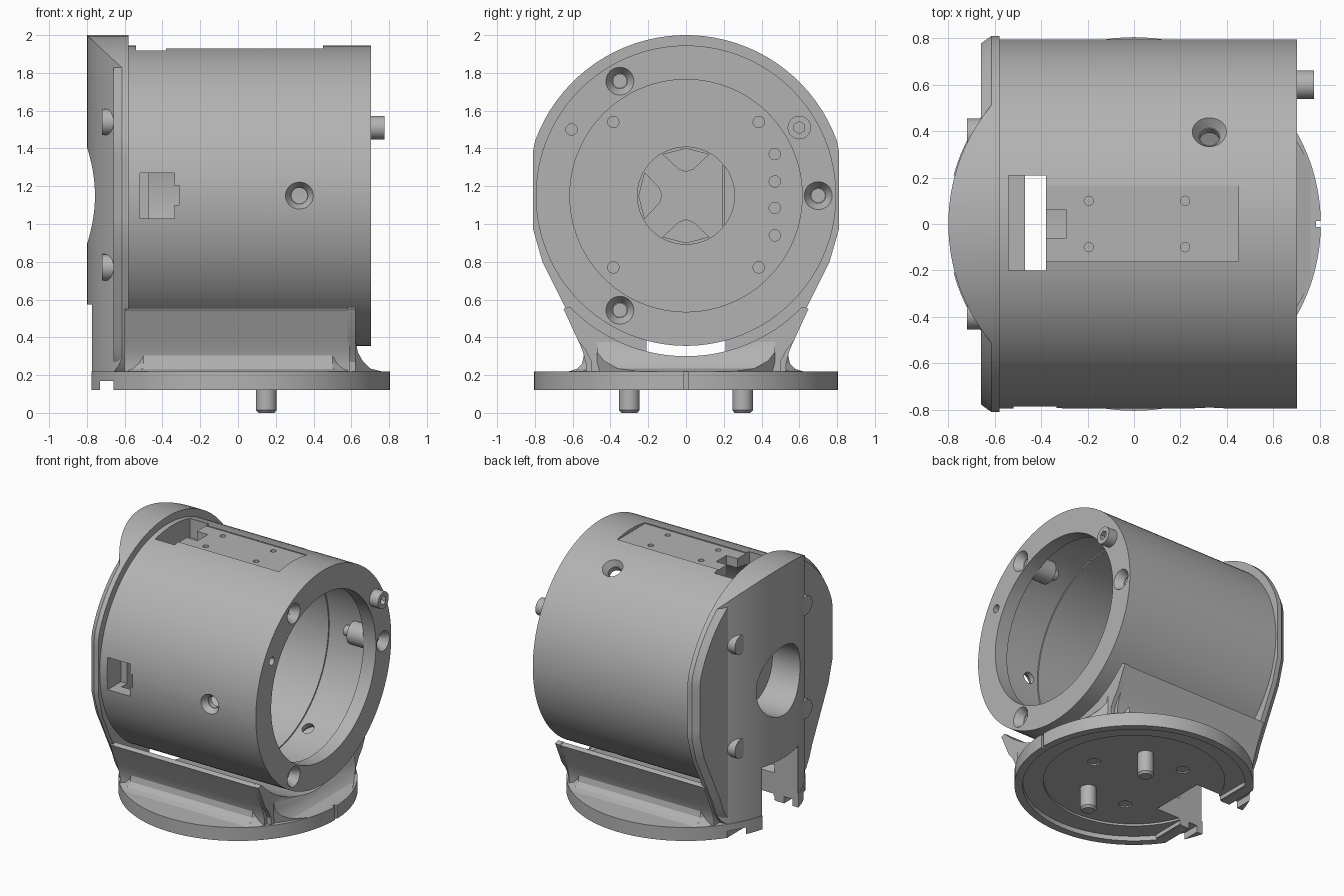
import bpy, bmesh
from math import sin, cos, radians, pi
from mathutils import Vector, Matrix

if "Cube" in bpy.data.objects:
    bpy.data.objects.remove(bpy.data.objects["Cube"], do_unlink=True)

grey = bpy.data.materials.new("machined grey")
grey.use_nodes = True
grey.diffuse_color = (0.45, 0.45, 0.45, 1)
grey.node_tree.nodes["Principled BSDF"].inputs["Base Color"].default_value = (0.45, 0.45, 0.45, 1)

CZ = 1.15      # height of the bore axis
R = 0.795      # housing radius


def finish(name, bm):
    bmesh.ops.recalc_face_normals(bm, faces=bm.faces)
    mesh = bpy.data.meshes.new(name)
    bm.to_mesh(mesh)
    bm.free()
    mesh.materials.append(grey)
    obj = bpy.data.objects.new(name, mesh)
    bpy.context.collection.objects.link(obj)
    return obj


def rod(name, a, b, r1, r2=None, sides=48):
    """Cylinder or cone from point a to point b."""
    a, b = Vector(a), Vector(b)
    d = b - a
    bm = bmesh.new()
    m = Matrix.Translation((a + b) / 2) @ d.to_track_quat("Z", "Y").to_matrix().to_4x4()
    bmesh.ops.create_cone(bm, cap_ends=True, segments=sides, radius1=r1,
                          radius2=r1 if r2 is None else r2, depth=d.length, matrix=m)
    return finish(name, bm)


def box(name, lo, hi):
    lo, hi = Vector(lo), Vector(hi)
    bm = bmesh.new()
    m = Matrix.Translation((lo + hi) / 2) @ Matrix.Diagonal((*(hi - lo), 1))
    bmesh.ops.create_cube(bm, size=1, matrix=m)
    return finish(name, bm)


def loft(name, rings):
    """Closed solid through rings that have equal point counts."""
    bm = bmesh.new()
    rows = [[bm.verts.new(p) for p in ring] for ring in rings]
    n = len(rows[0])
    for low, high in zip(rows, rows[1:]):
        for i in range(n):
            j = (i + 1) % n
            bm.faces.new((low[i], low[j], high[j], high[i]))
    bm.faces.new(rows[0])
    bm.faces.new(rows[-1])
    return finish(name, bm)


def prism_x(name, pts, x0, x1):
    return loft(name, [[(x, y, z) for y, z in pts] for x in (x0, x1)])


def mirrored(half):
    return half + [(-y, z) for y, z in reversed(half)]


def boolean(obj, tool, op="DIFFERENCE"):
    mod = obj.modifiers.new("cut", "BOOLEAN")
    mod.operation, mod.object, mod.solver = op, tool, "EXACT"
    bpy.context.view_layer.objects.active = obj
    bpy.ops.object.modifier_apply(modifier=mod.name)


def cut(objs, *tools):
    for tool in tools:
        for obj in objs:
            boolean(obj, tool)
        bpy.data.objects.remove(tool, do_unlink=True)


def polar(radius, deg):
    return radius * cos(radians(deg)), CZ + radius * sin(radians(deg))


# Housing: one turned profile of (x, radius), a thin wall behind a front lip
profile = [(-0.6, 0.257), (-0.6, R), (0.703, R), (0.703, 0.615), (0.6, 0.615), (0.6, 0.715),
           (0.25, 0.715), (0.25, 0.705), (-0.47, 0.705), (-0.47, 0.257)]
bm = bmesh.new()
STEPS = 128
rows = [[bm.verts.new((x, r * cos(2 * pi * k / STEPS), CZ + r * sin(2 * pi * k / STEPS)))
         for x, r in profile] for k in range(STEPS)]
for k in range(STEPS):
    a, b = rows[k], rows[(k + 1) % STEPS]
    for i in range(len(profile)):
        j = (i + 1) % len(profile)
        bm.faces.new((a[i], a[j], b[j], b[i]))
housing = finish("housing", bm)

# Flat pad, windows with shallow pockets behind them, and small notches
cut([housing],
    box("pad_cut", (-0.39, -0.162, 1.921), (0.45, 0.165, 2.1)),
    box("top_pocket", (-0.54, -0.2, 1.775), (-0.46, 0.21, 2.1)),
    box("top_window", (-0.468, -0.2, 1.6), (-0.38, 0.21, 2.1)),
    box("top_notch", (-0.4, -0.06, 1.7), (-0.29, 0.06, 2.1)),
    box("side_pocket", (-0.52, -1, 1.03), (-0.46, -0.63, 1.27)),
    box("side_window", (-0.468, -1, 1.03), (-0.335, -0.55, 1.27)),
    box("side_notch", (-0.4, -1, 1.1), (-0.31, -0.6, 1.2)),
    box("bottom_window", (-0.468, -0.21, 0.2), (-0.38, 0.21, 0.6)))
for x in (-0.195, 0.22):
    for y in (-0.1, 0.1):
        cut([housing], rod("pad_hole", (x, y, 1.88), (x, y, 2), 0.02, sides=16))

# Radial countersunk holes and rim screw holes, three of each
for deg in (60, 180, 300):
    ends = [(0.325, *polar(r, deg)) for r in (0.5, 0.75, R + 0.005)]
    cut([housing], rod("radial_hole", ends[0], ends[2], 0.042, sides=24),
        rod("countersink", ends[1], ends[2], 0.045, 0.077, sides=32))
for deg in (0, 120, 240):
    y, z = polar(0.7, deg)
    cut([housing], rod("rim_hole", (0.5, y, z), (0.8, y, z), 0.04, sides=24),
        rod("rim_sink", (0.65, y, z), (0.708, y, z), 0.04, 0.077, sides=32))
    rod("clamp_screw", (0.4, y, z), (0.64, y, z), 0.038, sides=24)
    rod("clamp_boss", (0.46, y, z), (0.61, y, z), 0.084, sides=32)
for deg in (150, 270):
    y, z = polar(0.7, deg)
    cut([housing], rod("pin_hole", (0.64, y, z), (0.8, y, z), 0.03, sides=20))

# Cap screw standing out of the rim
y, z = polar(0.7, 31)
cap_screw = rod("cap_screw", (0.62, y, z), (0.775, y, z), 0.062, sides=32)
cut([cap_screw], rod("socket", (0.73, y, z), (0.8, y, z), 0.032, sides=6))

# Small holes in the inner floor
for z in (0.94, 1.085, 1.225, 1.37):
    cut([housing], rod("floor_hole", (-0.52, 0.47, z), (-0.4, 0.47, z), 0.03, sides=20))

# Closed inner end of the centre hole, with raised wedges
rod("centre_plug", (-0.53, 0, CZ), (-0.49, 0, CZ), 0.262, sides=64)
for deg in (90, 180, 270):
    tip = [(0.14, -0.04), (0.125, 0), (0.14, 0.04), (0.22, 0.125), (0.252, 0), (0.22, -0.125)]
    c, s = cos(radians(deg)), sin(radians(deg))
    prism_x("plug_wedge", [(c * u - s * v, CZ + s * u + c * v) for u, v in tip], -0.5, -0.475)
box("plug_key", (-0.5, 0.19, CZ - 0.16), (-0.475, 0.205, CZ + 0.16))

# Back plate outline: round head tapering to a narrow foot
outline = mirrored([(min(0.81, 0.85 * cos(radians(t))), CZ + 0.85 * sin(radians(t)))
                    for t in range(88, -16, -4)]
                   + [(0.76, 0.8), (0.56, 0.4), (0.53, 0.32), (0.49, 0.25), (0.46, 0.22), (0.46, 0.12)])


def plate_ring(x, s):
    return [(x, y * s, max(0.125, CZ + (z - CZ) * s)) for y, z in outline]


flange = loft("back_flange", [plate_ring(-0.66, 0.96), plate_ring(-0.615, 1), plate_ring(-0.58, 1)])
bulge = prism_x("back_bulge", outline, -0.9, -0.59)
column = rod("column", (0, 0, 0), (0, 0, 2.2), 0.8, sides=128)
boolean(bulge, column, "INTERSECT")
bpy.data.objects.remove(column, do_unlink=True)
cut([flange, bulge], rod("centre_hole", (-1, 0, CZ), (-0.5, 0, CZ), 0.257, sides=64))

# Back bolts, with matching holes in the inner floor
for y in (-0.385, 0.385):
    for z in (0.77, 1.54):
        rod("back_bolt", (-0.6, y, z), (-0.72, y, z), 0.07, sides=32)
        cut([housing], rod("bolt_hole", (-0.52, y, z), (-0.4, y, z), 0.03, sides=20))

# Base disc with stepped underside
base = rod("base_disc", (0, 0, 0.12), (0, 0, 0.22), 0.805, sides=128)
cut([base], rod("recess", (0, 0, 0), (0, 0, 0.155), 0.75, sides=96),
    rod("inner_recess", (0, 0, 0), (0, 0, 0.17), 0.61, sides=96),
    box("index_slit", (0.785, -0.012, 0), (0.9, 0.012, 0.3)))
for deg in (0, 120, 240):
    x, y = 0.35 * cos(radians(deg)), 0.35 * sin(radians(deg))
    cut([base], rod("base_hole", (x, y, 0.1), (x, y, 0.21), 0.045, sides=24))

# Saddle: flared walls, foot fillets, an end rib and an end slope, cleared around the housing
wall = [(0.53, 0.18), (0.53, 0.26), (0.545, 0.32), (0.565, 0.37), (0.645, 0.545), (0.62, 0.555)]
saddle = prism_x("saddle", mirrored(wall), -0.6, 0.59)
foot = [(0.62, 0.18), (0.62, 0.22), (0.58, 0.232), (0.55, 0.262), (0.54, 0.31)]
foot_fillet = loft("foot_fillet", [[(x, y * s, z) for y, z in mirrored(foot)]
                                   for x, s in ((-0.58, 0.88), (-0.5, 1), (0.5, 1), (0.58, 0.88))])
rib = [(0.5, 0.18), (0.5, 0.27), (0.53, 0.33), (0.57, 0.38), (0.648, 0.55), (0.625, 0.56)]
end_rib = prism_x("end_rib", mirrored(rib), 0.58, 0.622)
slope = [(0.6, 0.18), (0.6, 0.42), (0.625, 0.37), (0.635, 0.32), (0.66, 0.275), (0.7, 0.235), (0.76, 0.22), (0.76, 0.18)]
end_slope = loft("end_slope", [[(x, s * (0.47 - max(0, x - 0.64) * 1.8), z) for x, z in slope] for s in (-1, 1)])
cut([saddle, foot_fillet, end_rib, end_slope],
    rod("clearance", (-0.58, 0, CZ), (1, 0, CZ), 0.85, sides=128))

# Rear slot running up through base, plate and the underside of the housing
cut([base, saddle, foot_fillet, flange, bulge], box("rear_slot", (-1, -0.21, 0), (-0.38, 0.21, 0.575)))
cut([housing], box("housing_slot", (-1, -0.21, 0), (-0.46, 0.21, 0.53)))
cut([base, flange, bulge], box("foot_groove", (-0.73, -0.6, 0), (-0.66, 0.6, 0.17)))

# Locating pins
for y in (-0.3, 0.3):
    rod("locating_pin", (0.15, y, 0.2), (0.15, y, 0.015), 0.055, sides=32)
    rod("pin_tip", (0.15, y, 0.015), (0.15, y, 0), 0.055, 0.042, sides=32)

# Smooth the round surfaces, keep edges sharp
bpy.ops.object.select_all(action="DESELECT")
for obj in bpy.context.collection.objects:
    if obj.type == "MESH" and grey.name in obj.data.materials:
        obj.select_set(True)
        bpy.context.view_layer.objects.active = obj
bpy.ops.object.shade_smooth_by_angle(angle=radians(25))
